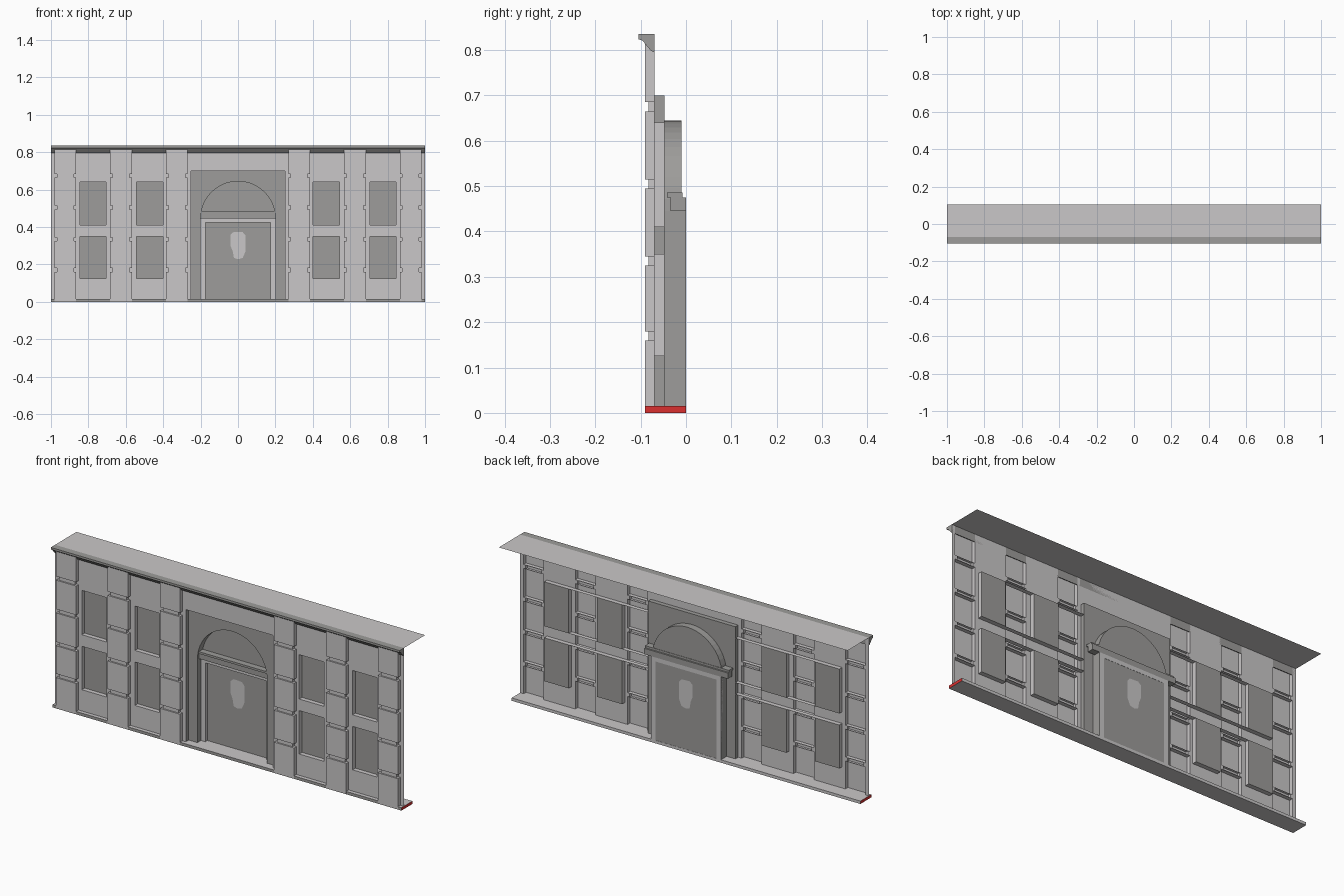
import bpy, bmesh, math

if "Cube" in bpy.data.objects:
    bpy.data.objects.remove(bpy.data.objects["Cube"])


def material(name, rgb):
    m = bpy.data.materials.new(name)
    m.diffuse_color = (*rgb, 1)
    m.use_nodes = True
    m.node_tree.nodes["Principled BSDF"].inputs["Base Color"].default_value = m.diffuse_color
    return m


LIGHT = material("light stone", (0.59, 0.575, 0.58))
DARK = material("dark stone", (0.34, 0.335, 0.325))
RED = material("red end", (0.70, 0.03, 0.03))


def finish(name, bm, *mats):
    bmesh.ops.remove_doubles(bm, verts=bm.verts, dist=0.0001)
    me = bpy.data.meshes.new(name)
    bm.to_mesh(me)
    bm.free()
    for m in mats:
        me.materials.append(m)
    ob = bpy.data.objects.new(name, me)
    bpy.context.collection.objects.link(ob)
    return ob


def face(bm, pts):
    return bm.faces.new([bm.verts.new(p) for p in pts])


def front(bm, x0, x1, z0, z1, y):
    """Upright sheet facing the street."""
    face(bm, [(x0, y, z0), (x1, y, z0), (x1, y, z1), (x0, y, z1)])


def level(bm, x0, x1, y0, y1, z):
    face(bm, [(x0, y0, z), (x1, y0, z), (x1, y1, z), (x0, y1, z)])


def side(bm, x, y0, y1, z0, z1):
    face(bm, [(x, y0, z0), (x, y1, z0), (x, y1, z1), (x, y0, z1)])


def box(bm, x0, x1, y0, y1, z0, z1, back=True):
    front(bm, x0, x1, z0, z1, y0)
    if back:
        face(bm, [(x1, y1, z0), (x0, y1, z0), (x0, y1, z1), (x1, y1, z1)])
    side(bm, x1, y0, y1, z0, z1)
    face(bm, [(x0, y1, z0), (x0, y0, z0), (x0, y0, z1), (x0, y1, z1)])
    level(bm, x0, x1, y0, y1, z1)
    face(bm, [(x0, y1, z0), (x1, y1, z0), (x1, y0, z0), (x0, y0, z0)])


def prism(bm, pts, vec):
    f = face(bm, pts)
    r = bmesh.ops.extrude_face_region(bm, geom=[f])
    vs = [g for g in r["geom"] if isinstance(g, bmesh.types.BMVert)]
    bmesh.ops.translate(bm, verts=vs, vec=vec)
    bmesh.ops.remove_doubles(bm, verts=bm.verts, dist=0.0001)
    if not f.is_valid or len(f.link_loops if hasattr(f, "link_loops") else f.loops) == 0:
        return
    bmesh.ops.recalc_face_normals(bm, faces=bm.faces)


TOP, BASE = 0.835, 0.015
WALL, GLASS, PIER, GROOVE = -0.07, -0.047, -0.09, -0.083
PIERS = [(0.27, 0.384), (0.568, 0.684), (0.865, 0.98)]
BAYS = [(0.384, 0.568, 0.40, 0.542), (0.684, 0.865, 0.706, 0.846)]
FLOORS = [(0.125, 0.35), (0.41, 0.64)]
BLOCKS = [(0.003, 0.16), (0.18, 0.325), (0.345, 0.495), (0.515, 0.665), (0.685, 0.822)]

wall, panes, reveals, piers = (bmesh.new() for _ in range(4))
for s in (-1, 1):
    def mx(a, b):
        return (a, b) if s > 0 else (-b, -a)

    # wall sheet of each bay, cut around its two windows
    for x0, x1, w0, w1 in BAYS:
        front(wall, *mx(x0, w0), BASE, TOP, WALL)
        front(wall, *mx(w1, x1), BASE, TOP, WALL)
        for z0, z1 in ((BASE, 0.125), (0.35, 0.41), (0.64, TOP)):
            front(wall, *mx(w0, w1), z0, z1, WALL)
        for z0, z1 in FLOORS:
            front(panes, *mx(w0, w1), z0, z1, GLASS)
            for x in (w0, w1):
                side(reveals, s * x, WALL, GLASS, z0, z1)
        level(reveals, *mx(w0, w1), WALL, GLASS, 0.125)
    # long window head and sill strips behind the wall
    for z in (0.35, 0.41, 0.64):
        level(reveals, *mx(0.25, 0.846), WALL, GLASS, z)
    # outer edges and portal edges of the wall
    front(wall, *mx(0.98, 1.0), BASE, TOP, WALL)
    front(wall, *mx(0.25, 0.27), BASE, TOP, WALL)
    # rusticated piers: hollow blocks with narrower grooves
    for x0, x1 in PIERS:
        for z0, z1 in BLOCKS:
            box(piers, *mx(x0, x1), PIER - 0.0005, WALL, z0, z1, back=False)
        for (_, z0), (z1, _) in zip(BLOCKS, BLOCKS[1:]):
            a, b = x0 + 0.012, x1 - 0.012
            front(piers, *mx(a, b), z0, z1, GROOVE)
            for x, e in ((a, x0), (b, x1)):
                side(piers, s * x, GROOVE, WALL, z0, z1)
                front(piers, *mx(min(x, e), max(x, e)), z0, z1, WALL)
front(wall, -0.25, 0.25, 0.70, TOP, WALL)
finish("wall", wall, LIGHT)
finish("window_panes", panes, DARK)
finish("window_reveals", reveals, LIGHT)
finish("piers", piers, LIGHT)

# base slab: red ends, dark front edge
bm = bmesh.new()
box(bm, -1, 1, PIER, 0, 0, BASE)
base = finish("base_slab", bm, LIGHT, DARK, RED)
for p in base.data.polygons:
    if abs(p.normal.x) > 0.5:
        p.material_index = 2
    elif p.normal.y < -0.5:
        p.material_index = 1

# roof sheet and moulded cornice
bm = bmesh.new()
level(bm, -1, 1, WALL, 0.105, TOP)
finish("roof", bm, LIGHT)
bm = bmesh.new()
profile = [(WALL, TOP), (-0.105, TOP), (-0.105, 0.824), (-0.096, 0.821),
           (-0.078, 0.799), (WALL, 0.795)]
prism(bm, [(-1, y, z) for y, z in profile], (2, 0, 0))
# the far cap
if not any(all(v.co.x < -0.99 for v in f.verts) for f in bm.faces):
    face(bm, [(-1, y, z) for y, z in profile])
bmesh.ops.remove_doubles(bm, verts=bm.verts, dist=0.0001)
bmesh.ops.recalc_face_normals(bm, faces=bm.faces)
finish("cornice", bm, DARK)

# portal recess: surround panel with an arched opening
R, SPRING, TYMP = 0.20, 0.445, -0.01
arc = [(R * math.cos(math.pi * i / 24), SPRING + R * math.sin(math.pi * i / 24)) for i in range(25)]
bm = bmesh.new()
for s in (-1, 1):
    side(bm, s * 0.25, WALL, GLASS, BASE, 0.70)
    front(bm, min(s * R, s * 0.25), max(s * R, s * 0.25), BASE, SPRING, GLASS)
    front(bm, min(s * R, s * 0.25), max(s * R, s * 0.25), SPRING, 0.70, GLASS)
level(bm, -0.25, 0.25, WALL, GLASS, 0.70)
for (xa, za), (xb, zb) in zip(arc, arc[1:]):
    face(bm, [(xb, GLASS, zb), (xa, GLASS, za), (xa, GLASS, 0.70), (xb, GLASS, 0.70)])
finish("portal_surround", bm, DARK)

# arch reveal and tympanum
bm = bmesh.new()
for (xa, za), (xb, zb) in zip(arc, arc[1:]):
    face(bm, [(xa, GLASS, za), (xb, GLASS, zb), (xb, TYMP, zb), (xa, TYMP, za)])
for s in (-1, 1):
    side(bm, s * R, GLASS, 0, BASE, SPRING)
face(bm, [(x, TYMP, z) for x, z in reversed(arc)])
finish("arch_and_tympanum", bm, DARK)

# door lintel moulding
bm = bmesh.new()
box(bm, -0.24, 0.24, -0.034, 0, 0.445, 0.475)
box(bm, -0.24, 0.24, -0.042, -0.008, 0.475, 0.486)
finish("door_lintel", bm, DARK)

# door frame, door and plaque
bm = bmesh.new()
for s in (-1, 1):
    a, b = sorted((s * 0.175, s * R))
    box(bm, a, b, -0.018, 0, BASE, 0.445)
box(bm, -0.175, 0.175, -0.018, 0, 0.424, 0.445)
finish("door_frame", bm, LIGHT)
bm = bmesh.new()
front(bm, -0.175, 0.175, BASE, 0.424, -0.001)
finish("door", bm, DARK)
bm = bmesh.new()
shape = [(-0.022, 0.235), (0, 0.228), (0.025, 0.235), (0.04, 0.27), (0.04, 0.355),
         (0.025, 0.373), (-0.022, 0.375), (-0.04, 0.36), (-0.04, 0.30), (-0.028, 0.27)]
for y in (-0.004, 0.002):
    face(bm, [(x, y, z) for x, z in (shape if y < 0 else shape[::-1])])
finish("door_plaque", bm, LIGHT)
